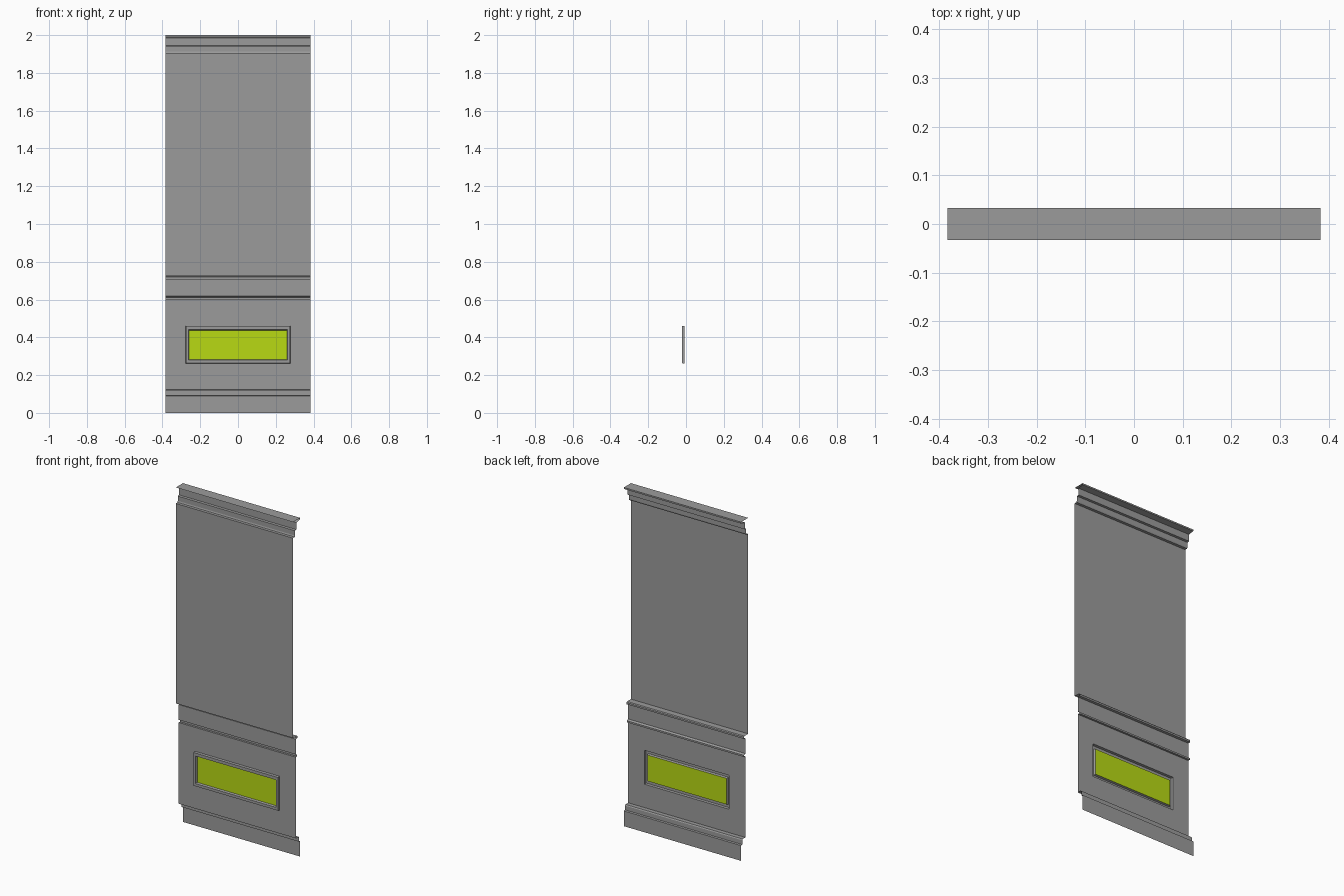
import bpy, bmesh

if "Cube" in bpy.data.objects:
    bpy.data.objects.remove(bpy.data.objects["Cube"])

HALF = 0.383      # half width of the wall
WALL = -0.007     # depth of the lower wall face
BACK = -0.033     # depth of the upper wall face


def make_material(name, colour):
    mat = bpy.data.materials.new(name)
    mat.diffuse_color = (*colour, 1)
    mat.use_nodes = True
    mat.node_tree.nodes["Principled BSDF"].inputs["Base Color"].default_value = mat.diffuse_color
    return mat


grey = make_material("dark_grey", (0.33, 0.33, 0.33))
green = make_material("green", (0.48, 0.70, 0.007))


def add_object(name, bm, material):
    bmesh.ops.remove_doubles(bm, verts=bm.verts, dist=1e-5)
    mesh = bpy.data.meshes.new(name)
    bm.to_mesh(mesh)
    bm.free()
    mesh.materials.append(material)
    obj = bpy.data.objects.new(name, mesh)
    bpy.context.collection.objects.link(obj)
    return obj


def sweep(name, profile):
    """Sheet made by sweeping a (y, z) profile across the width, facing +y."""
    bm = bmesh.new()
    rows = [[bm.verts.new((x, y, z)) for x in (HALF, -HALF)] for y, z in profile]
    for a, b in zip(rows, rows[1:]):
        bm.faces.new((a[0], a[1], b[1], b[0]))
    return add_object(name, bm, grey)


def nested(name, rects, cap=False, material=grey):
    """Rings between nested rectangles (half width, z low, z high, y)."""
    bm = bmesh.new()
    loops = [[bm.verts.new(p) for p in ((w, y, lo), (-w, y, lo), (-w, y, hi), (w, y, hi))]
             for w, lo, hi, y in rects]
    for a, b in zip(loops, loops[1:]):
        for i in range(4):
            j = (i + 1) % 4
            bm.faces.new((a[i], a[j], b[j], b[i]))
    if cap:
        bm.faces.new(loops[-1])
    return add_object(name, bm, material)


# Skirting board with stepped top
sweep("skirting_board", [(0.033, 0), (0.033, 0.09), (0.022, 0.092), (0.022, 0.117),
                         (0.018, 0.123), (WALL, 0.123)])

# Lower wall with the opening for the panel
nested("lower_wall", [(HALF, 0.123, 0.602, WALL), (0.277, 0.261, 0.461, WALL)])

# Sunken groove around the panel
nested("panel_groove", [(0.277, 0.261, 0.461, WALL), (0.275, 0.263, 0.459, -0.021),
                        (0.263, 0.279, 0.441, -0.021), (0.259, 0.283, 0.437, -0.010)])

# Raised coloured panel
nested("inset_panel", [(0.259, 0.283, 0.437, -0.010)], cap=True, material=green)

# Lower bead, frieze band and chair rail
sweep("chair_rail", [(WALL, 0.602), (0.005, 0.602), (0.005, 0.612), (WALL, 0.618),
                     (WALL, 0.708), (0.007, 0.710), (0.007, 0.720), (0.003, 0.725),
                     (BACK, 0.725)])

# Upper wall
sweep("upper_wall", [(BACK, 0.725), (BACK, 1.905)])

# Stepped cornice with flat top
sweep("cornice", [(BACK, 1.905), (-0.018, 1.906), (-0.015, 1.914), (-0.015, 1.942),
                  (-0.002, 1.944), (-0.002, 1.985), (0.033, 1.991), (0.033, 2.0),
                  (BACK, 2.0)])
